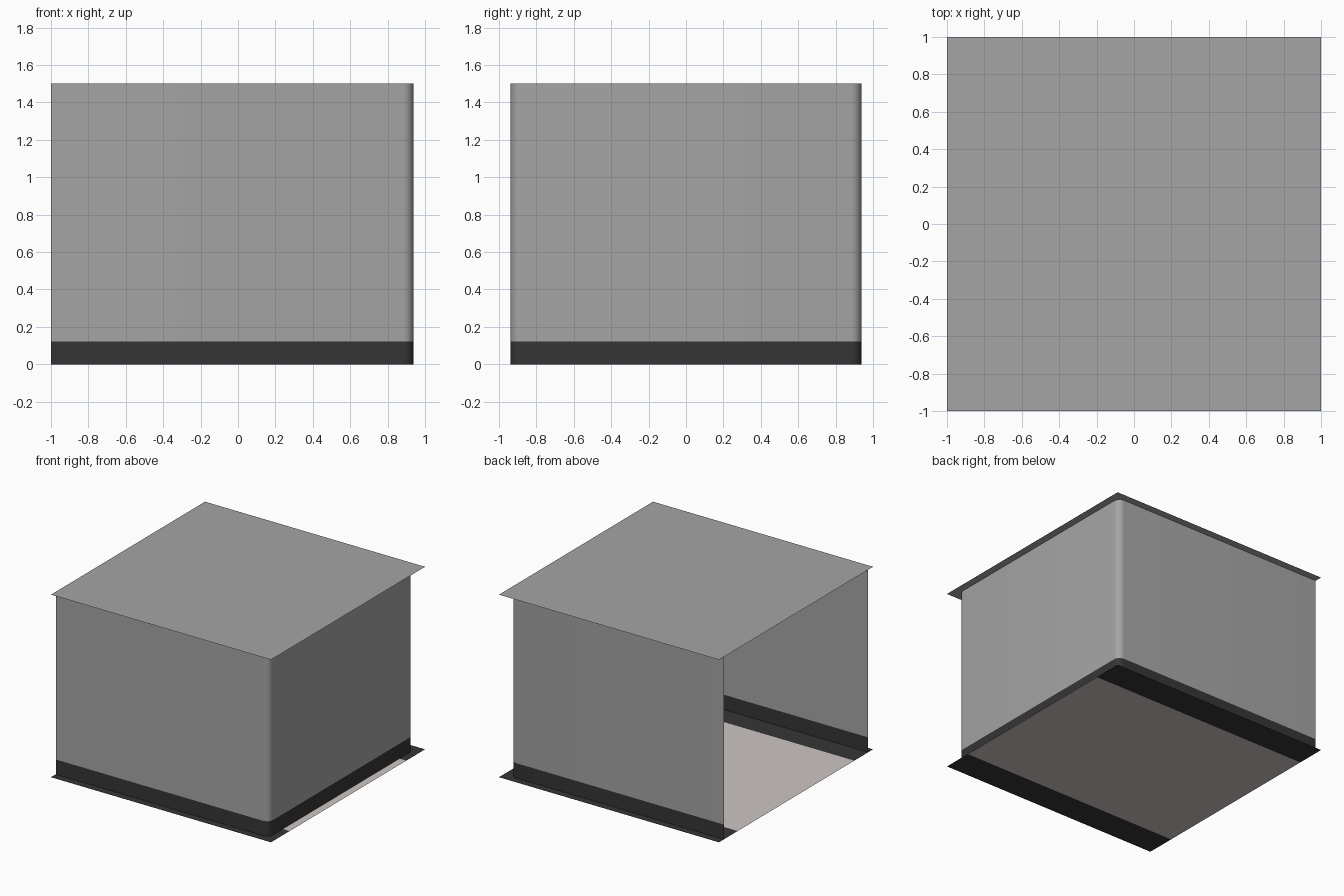
import bpy, math

if "Cube" in bpy.data.objects:
    bpy.data.objects.remove(bpy.data.objects["Cube"])

H = 1.5        # room height
W = 0.9375     # wall offset from the centre
R = 0.055      # rounded corner radius
SKIRT = 0.122  # painted skirting height
BAND = 0.757   # dark floor bands lie beyond this |y|


def material(name, rgb):
    m = bpy.data.materials.new(name)
    m.diffuse_color = (*rgb, 1)
    m.use_nodes = True
    m.node_tree.nodes["Principled BSDF"].inputs["Base Color"].default_value = m.diffuse_color
    return m


grey = material("wall grey", (0.375, 0.375, 0.38))
dark = material("dark trim", (0.036, 0.036, 0.036))
pale = material("pale floor", (0.61, 0.57, 0.545))


def mesh_object(name, verts, faces, mats, rule=None):
    me = bpy.data.meshes.new(name)
    me.from_pydata(verts, [], faces)
    for m in mats:
        me.materials.append(m)
    if rule:
        for p in me.polygons:
            p.material_index = rule(p.center)
    me.update()
    ob = bpy.data.objects.new(name, me)
    bpy.context.collection.objects.link(ob)
    return ob


def sheet(name, ys, z, mats, rule=None):
    """Flat sheet across the full width, cut along the given y lines."""
    verts = [(x, y, z) for y in ys for x in (-1, 1)]
    faces = [(2*i, 2*i + 1, 2*i + 3, 2*i + 2) for i in range(len(ys) - 1)]
    return mesh_object(name, verts, faces, mats, rule)


# Floor with a dark band along front and back, and plain ceiling
sheet("floor", (-1, -BAND, BAND, 1), 0, (pale, dark),
      lambda c: int(abs(c.y) > BAND))
sheet("ceiling", (-1, 1), H, (grey,))

# Wall path: front, right and back with two rounded corners, left side open
path = [(-1, -W)]
for cy, start in ((-W + R, -90), (W - R, 0)):
    for i in range(7):
        a = math.radians(start + 15 * i)
        path.append((W - R + R * math.cos(a), cy + R * math.sin(a)))
path.append((-1, W))

# Wall extruded in two rows: dark skirting below, grey above
n = len(path)
verts = [(x, y, z) for z in (0, SKIRT, H) for x, y in path]
faces = [(r*n + i, r*n + i + 1, (r+1)*n + i + 1, (r+1)*n + i)
         for r in range(2) for i in range(n - 1)]
wall = mesh_object("wall", verts, faces, (grey, dark),
                   lambda c: int(c.z < SKIRT))
bpy.context.view_layer.objects.active = wall
wall.select_set(True)
bpy.ops.object.shade_smooth_by_angle(angle=math.radians(40))
